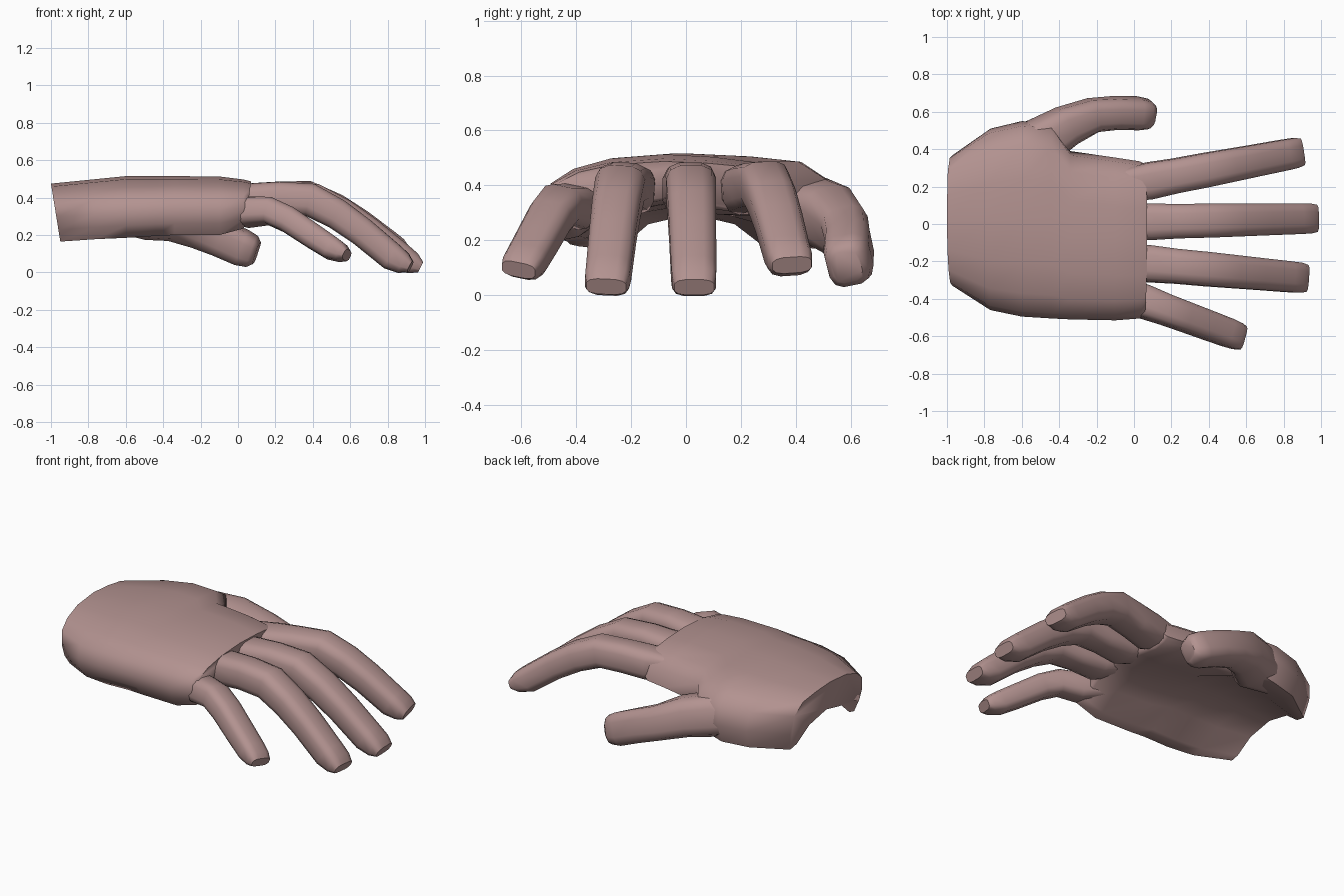
import bpy, bmesh
from math import cos, sin, pi, radians, copysign
from mathutils import Vector

if "Cube" in bpy.data.objects:
    bpy.data.objects.remove(bpy.data.objects["Cube"])

skin = bpy.data.materials.new("skin")
skin.diffuse_color = (0.45, 0.29, 0.28, 1)
skin.use_nodes = True
skin.node_tree.nodes["Principled BSDF"].inputs["Base Color"].default_value = skin.diffuse_color


def loft(name, rings, angle=50):
    """Skin a list of equal-sized closed rings and cap both ends."""
    bm = bmesh.new()
    loops = [[bm.verts.new(p) for p in ring] for ring in rings]
    n = len(loops[0])
    for a, b in zip(loops, loops[1:]):
        for i in range(n):
            j = (i + 1) % n
            bm.faces.new((a[i], a[j], b[j], b[i]))
    bm.faces.new(loops[0])
    bm.faces.new(loops[-1])
    bmesh.ops.recalc_face_normals(bm, faces=bm.faces)
    me = bpy.data.meshes.new(name)
    bm.to_mesh(me)
    bm.free()
    ob = bpy.data.objects.new(name, me)
    bpy.context.collection.objects.link(ob)
    me.materials.append(skin)
    bpy.ops.object.select_all(action='DESELECT')
    ob.select_set(True)
    bpy.context.view_layer.objects.active = ob
    bpy.ops.object.shade_smooth_by_angle(angle=radians(angle))
    return ob


def digit(name, path, sizes, roll=0, sides=12):
    """Bent finger: rounded-box rings placed square to the path."""
    pts = [Vector(p) for p in path]
    rings = []
    for k, (p, (w, h)) in enumerate(zip(pts, sizes)):
        before = (p - pts[k - 1]).normalized() if k else Vector()
        after = (pts[k + 1] - p).normalized() if k < len(pts) - 1 else Vector()
        t = (before + after).normalized()
        side = Vector((-t.y, t.x, 0)).normalized()
        up = t.cross(side) * -1 if t.cross(side).z < 0 else t.cross(side)
        c, s = cos(radians(roll)), sin(radians(roll))
        side, up = side * c + up * s, up * c - side * s
        ring = []
        for i in range(sides):
            a = 2 * pi * (i + 0.5) / sides
            cx, cy = (copysign(abs(f) ** 0.62, f) for f in (cos(a), sin(a)))
            ring.append(p + side * w * cx + up * h * cy)
        rings.append(ring)
    return loft(name, rings)


# palm: arched section with a hollow underside, (u across, v height)
section = [(-.86, 0), (-.97, .2), (-1, .42), (-.95, .66), (-.76, .83), (-.45, .95), (0, 1),
           (.4, .97), (.75, .91), (.95, .7), (1, .35), (.92, 0),
           (.75, .04), (.45, .3), (0, .42), (-.45, .3), (-.72, .04)]
# stations: x, y min, y max, top z, bottom z, slant, underside lift on the thumb side
stations = [(-1.0, -.33, .37, .475, .165, .05, 0), (-.78, -.46, .51, .497, .178, .02, 0),
            (-.6, -.495, .55, .515, .185, 0, 0), (-.44, -.505, .54, .515, .195, 0, .1),
            (-.34, -.51, .39, .515, .2, 0, .36), (-.1, -.515, .355, .513, .2, 0, .4),
            (.03, -.505, .335, .497, .235, 0, .3), (.07, -.485, .325, .487, .26, -.03, .25)]
rings = []
for x, y0, y1, top, bot, slant, lift in stations:
    ring = []
    for u, v in section:
        v = max(v, lift * u)
        ring.append((x + slant * (1 - v), (y0 + y1) / 2 + u * (y1 - y0) / 2,
                     bot + v * (top - bot)))
    rings.append(ring)
loft("palm", rings, 60)

# long fingers: name, base y, tip y, stretch, lift at tip, roll
profile = [(-.06, .405), (.09, .385), (.24, .395), (.41, .386), (.56, .31), (.7, .215),
           (.87, .08), (.935, .045), (.975, .025)]
sizes = [(.09, .055), (.1, .092), (.094, .09), (.093, .09), (.09, .084), (.087, .079),
         (.084, .076), (.082, .06), (.074, .032)]
for name, ya, yb, stretch, lift, roll in [("index_finger", .215, .385, .92, .075, 4),
                                          ("middle_finger", .01, .03, 1, .003, 0),
                                          ("ring_finger", -.205, -.29, .945, .005, -3)]:
    path = [(x * stretch, ya + (yb - ya) * x / .965, z + lift * max(0, x - .3) / .6)
            for x, z in profile]
    digit(name, path, sizes, roll)

# little finger
little = [(-.08, .335), (.05, .322), (.17, .328), (.27, .282), (.4, .195),
          (.5, .13), (.555, .105), (.582, .092)]
digit("little_finger",
      [(x, -.395 - .37 * x, z) for x, z in little],
      [(.08, .055), (.09, .08), (.083, .073), (.081, .071), (.079, .068),
       (.077, .064), (.073, .05), (.065, .03)], -12)

# thumb, growing out of the side of the palm
digit("thumb",
      [(-.74, .38, .31), (-.5, .435, .305), (-.36, .525, .285), (-.22, .582, .23),
       (-.1, .594, .185), (.02, .592, .133), (.075, .588, .112), (.1, .585, .103)],
      [(.09, .07), (.13, .125), (.108, .115), (.09, .1), (.086, .098),
       (.086, .097), (.077, .085), (.055, .06)], 12)
